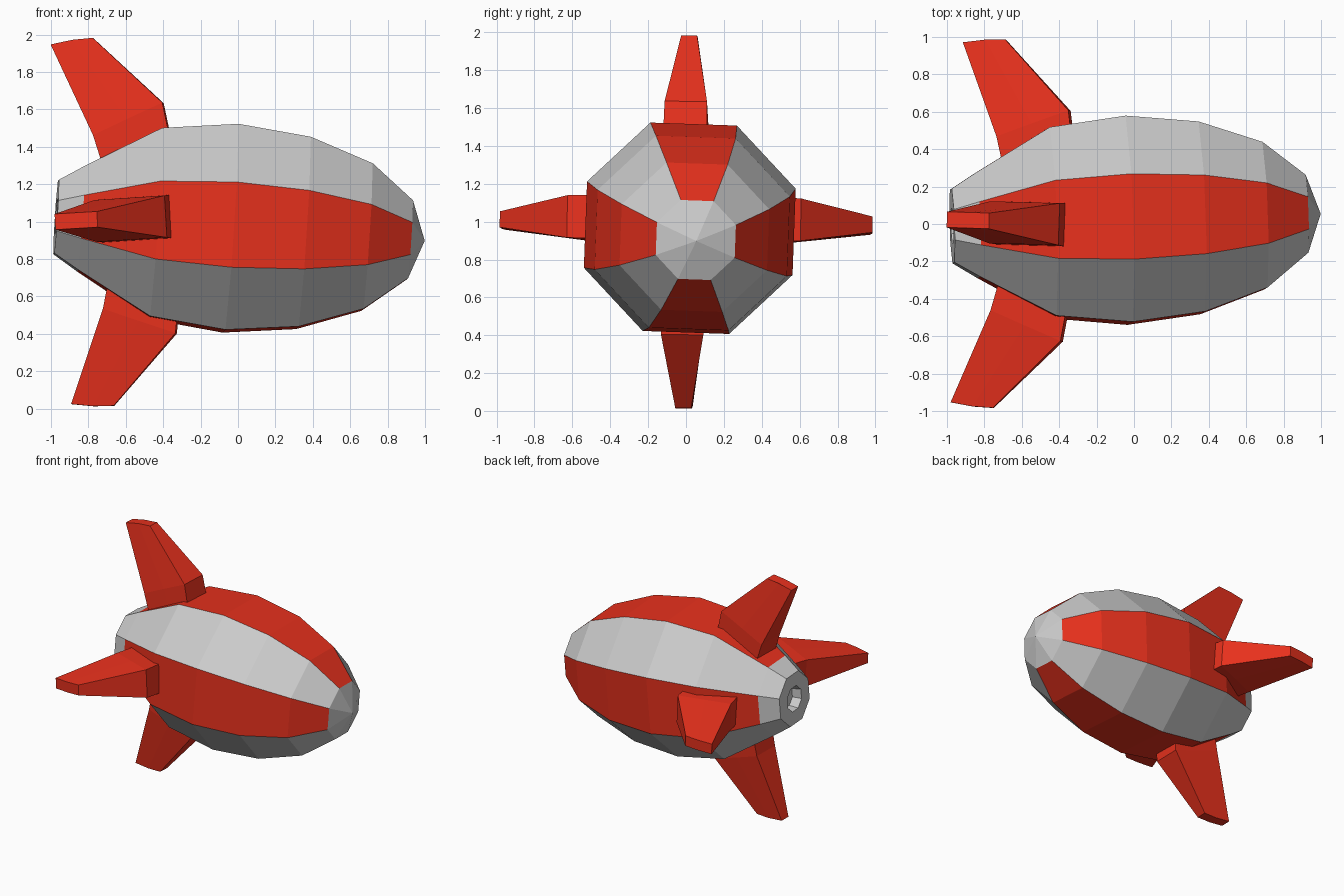
import bpy, bmesh
from math import radians, cos, sin, pi
from mathutils import Matrix

if "Cube" in bpy.data.objects:
    bpy.data.objects.remove(bpy.data.objects["Cube"])


def material(name, color):
    m = bpy.data.materials.new(name)
    m.diffuse_color = color
    m.use_nodes = True
    m.node_tree.nodes["Principled BSDF"].inputs["Base Color"].default_value = m.diffuse_color
    return m


def add_object(name, bm, matrix, mats):
    bmesh.ops.recalc_face_normals(bm, faces=bm.faces)
    bm.transform(matrix)
    mesh = bpy.data.meshes.new(name)
    bm.to_mesh(mesh)
    bm.free()
    for m in mats:
        mesh.materials.append(m)
    obj = bpy.data.objects.new(name, mesh)
    bpy.context.collection.objects.link(obj)
    return obj


def pose(loc, roll, pitch, yaw):
    return (Matrix.Translation(loc) @ Matrix.Rotation(radians(yaw), 4, 'Z')
            @ Matrix.Rotation(radians(pitch), 4, 'Y') @ Matrix.Rotation(radians(roll), 4, 'X'))


def bridge(bm, a, b):
    n = len(a)
    return [bm.faces.new((a[k], a[(k + 1) % n], b[(k + 1) % n], b[k])) for k in range(n)]


grey = material("grey", (0.8, 0.8, 0.8, 1))
red = material("red", (0.8, 0.03, 0.012, 1))

# Hull: eight-sided rings (position along axis, radius), starting in the rear recess
rings = [(-0.86, 0.09), (-0.935, 0.10), (-0.935, 0.213), (-0.802, 0.302), (-0.406, 0.546),
         (0.0, 0.597), (0.391, 0.55), (0.732, 0.422), (0.962, 0.226)]
bm = bmesh.new()
loops = []
for s, r in rings:
    angles = [pi / 8 + k * pi / 4 for k in range(8)]
    loops.append([bm.verts.new((s, r * cos(a), r * sin(a))) for a in angles])
bm.faces.new(loops[0])
for i in range(len(loops) - 1):
    for k, face in enumerate(bridge(bm, loops[i], loops[i + 1])):
        # red stripes on the top, bottom and both sides
        if i >= 3 and k % 2 == 1:
            face.material_index = 1
nose = bm.verts.new((1.041, 0, 0))
for k in range(8):
    bm.faces.new((loops[-1][k], loops[-1][(k + 1) % 8], nose))
add_object("hull", bm, pose((-0.04, 0.02, 0.965), -2, 3.7, 1.9), [grey, red])

# Tail fins: root, shoulder and tip sections as (chord points, half thickness)
sections = [([(0.06, 0.25), (0.235, 0.335), (0.415, 0.42)], 0.117),
            ([(0.005, 0.465), (0.19, 0.54), (0.385, 0.617)], 0.112),
            ([(-0.196, 0.963), (-0.078, 0.981), (0.031, 0.985)], 0.042)]
fin_pose = pose((-0.75, 0.002, 0.997), -0.8, -3.3, -1.9)
for k, side in enumerate(("top", "front", "bottom", "back")):
    bm = bmesh.new()
    loops = []
    for pts, t in sections:
        outline = [(x, -t, z) for x, z in pts] + [(x, t, z) for x, z in reversed(pts)]
        loops.append([bm.verts.new(p) for p in outline])
    bridge(bm, loops[0], loops[1])
    bridge(bm, loops[1], loops[2])
    bm.faces.new(loops[0])
    bm.faces.new(loops[2])
    add_object(side + "_fin", bm, fin_pose @ Matrix.Rotation(k * pi / 2, 4, 'X'), [red])
